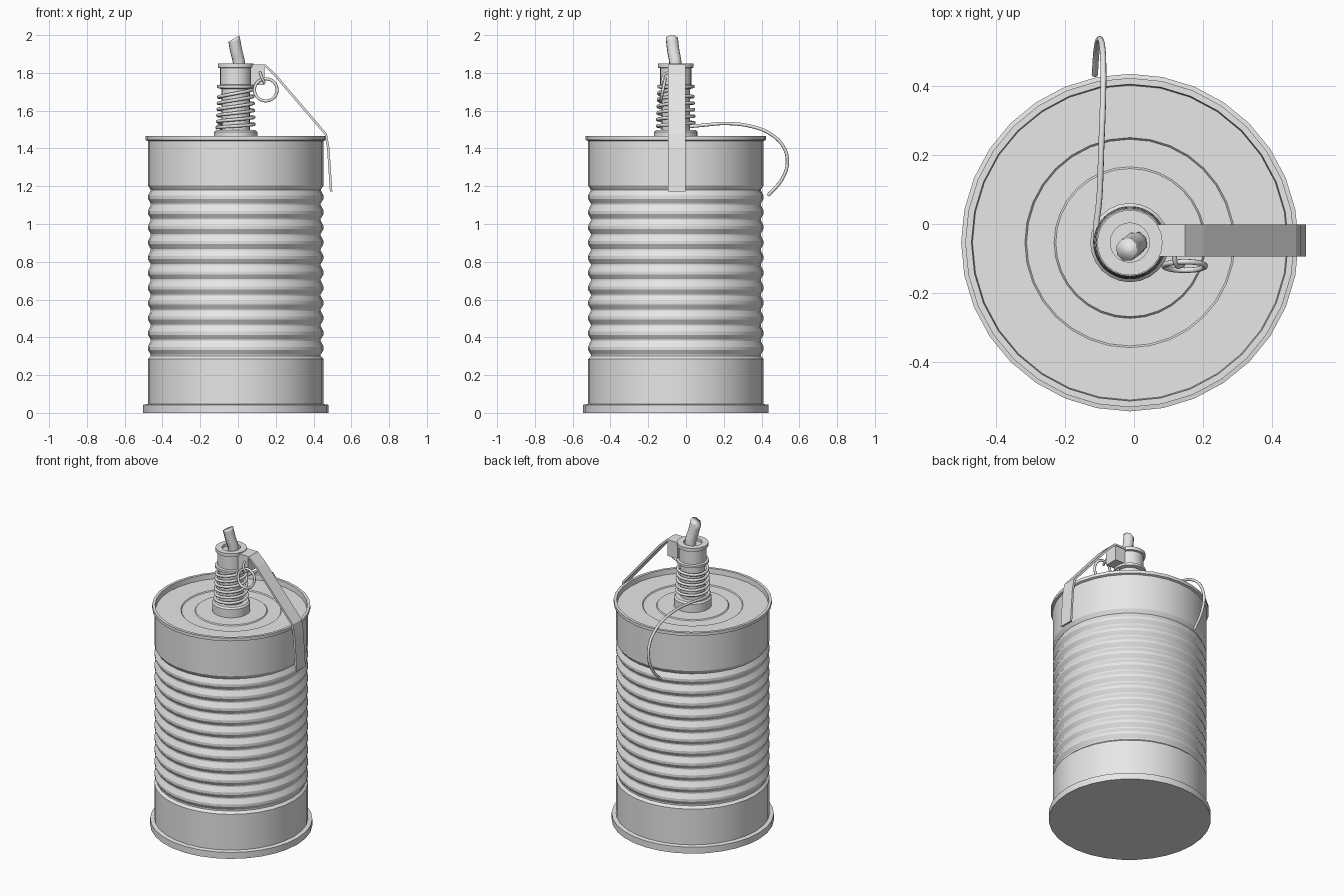
import bpy, bmesh, math
from mathutils import Vector

cube = bpy.data.objects.get("Cube")
if cube:
    bpy.data.objects.remove(cube, do_unlink=True)

CX, CY = -0.012, -0.054   # axis of the can

grey = bpy.data.materials.new("plain_grey")
grey.use_nodes = True
grey.diffuse_color = (0.8, 0.8, 0.8, 1)
grey.node_tree.nodes["Principled BSDF"].inputs["Base Color"].default_value = (0.8, 0.8, 0.8, 1)


def finish(obj, smooth=True, angle=30):
    obj.data.materials.append(grey)
    bpy.ops.object.select_all(action='DESELECT')
    obj.select_set(True)
    bpy.context.view_layer.objects.active = obj
    if obj.type == 'CURVE':
        bpy.ops.object.convert(target='MESH')
    if smooth:
        bpy.ops.object.shade_smooth_by_angle(angle=math.radians(angle))
    return obj


def from_bmesh(name, bm, smooth=True):
    bmesh.ops.recalc_face_normals(bm, faces=bm.faces)
    mesh = bpy.data.meshes.new(name)
    bm.to_mesh(mesh)
    bm.free()
    obj = bpy.data.objects.new(name, mesh)
    bpy.context.collection.objects.link(obj)
    return finish(obj, smooth, 25)


def lathe(name, profile, sides=32):
    """Spin a (radius, height) profile that starts and ends on the axis."""
    bm = bmesh.new()
    verts = [bm.verts.new((CX + r, CY, z)) for r, z in profile]
    edges = [bm.edges.new(pair) for pair in zip(verts, verts[1:])]
    bmesh.ops.spin(bm, geom=verts + edges, cent=(CX, CY, 0), axis=(0, 0, 1),
                   angle=math.tau, steps=sides, use_merge=False)
    bmesh.ops.remove_doubles(bm, verts=bm.verts, dist=0.0005)
    return from_bmesh(name, bm)


def wire(name, points, radius, cyclic=False, handle='AUTO', res=4):
    curve = bpy.data.curves.new(name, 'CURVE')
    curve.dimensions = '3D'
    curve.bevel_depth = radius
    curve.bevel_resolution = 2
    curve.resolution_u = res
    curve.use_fill_caps = True
    spline = curve.splines.new('BEZIER')
    spline.bezier_points.add(len(points) - 1)
    for bp, co in zip(spline.bezier_points, points):
        bp.co = co
        bp.handle_left_type = bp.handle_right_type = handle
    spline.use_cyclic_u = cyclic
    obj = bpy.data.objects.new(name, curve)
    bpy.context.collection.objects.link(obj)
    return finish(obj, True, 50)


# Can: base flange, ribbed wall, rolled rim and stepped lid
wall, groove, ribs, low, high = 0.465, 0.45, 11, 0.30, 1.18
pitch = (high - low) / ribs
profile = [(0, 0), (0.49, 0), (0.49, 0.043), (wall, 0.047), (wall, 0.285)]
for i in range(ribs):
    z = low + i * pitch
    profile += [(groove, z), (groove, z + 0.1 * pitch),
                (wall, z + 0.42 * pitch), (wall, z + 0.62 * pitch)]
profile += [(groove, high), (wall, 1.205), (wall, 1.44), (0.478, 1.445),
            (0.478, 1.465), (0.46, 1.465), (0.457, 1.432), (0.305, 1.432),
            (0.30, 1.426), (0.22, 1.426), (0.215, 1.432), (0, 1.432)]
lathe("can_body", profile)

# Fuze: collar, stem, ledge, head and hollow top
lathe("fuze_stem", [(0, 1.43), (0.115, 1.43), (0.115, 1.487), (0.105, 1.497),
                    (0.075, 1.497), (0.075, 1.715), (0.098, 1.72), (0.098, 1.735),
                    (0.083, 1.738), (0.083, 1.825), (0.095, 1.828), (0.095, 1.85),
                    (0.057, 1.85), (0.057, 1.832), (0, 1.832)], 24)

# Coil spring with a long loose tail
turns, steps = 5.5, 12
coil = []
count = int(turns * steps)
for i in range(count + 1):
    t = i / count
    a = math.pi + math.tau * turns * (1 - t)
    r = 0.09 + 0.008 * t
    coil.append((CX + r * math.cos(a), CY + r * math.sin(a),
                 1.70 - 0.19 * t + 0.012 * math.cos(a) * (1 - t)))
tail = [(-0.1, 0.08, 1.522), (-0.095, 0.22, 1.532), (-0.09, 0.36, 1.513),
        (-0.089, 0.45, 1.475), (-0.092, 0.515, 1.41), (-0.1, 0.537, 1.33),
        (-0.108, 0.51, 1.24), (-0.114, 0.433, 1.15)]
wire("spring", coil + tail, 0.009)

# Bent tube rising from the head, with a slanted cut end
tube = wire("bent_tube", [(0.006, -0.056, 1.80), (0.004, -0.057, 1.86),
                          (-0.008, -0.066, 1.91), (-0.03, -0.08, 2.03)], 0.034)
bm = bmesh.new()
bm.from_mesh(tube.data)
cut = bmesh.ops.bisect_plane(bm, geom=bm.verts[:] + bm.edges[:] + bm.faces[:],
                             plane_co=(0.002, -0.08, 1.995),
                             plane_no=Vector((-0.5, 0, 0.85)), clear_outer=True)
bmesh.ops.holes_fill(bm, edges=[e for e in bm.edges if e.is_boundary])
bm.to_mesh(tube.data)
bm.free()

# Safety lever: a bent strap given thickness
bm = bmesh.new()
path = [(0.06, 1.838), (0.145, 1.838), (0.2, 1.785), (0.465, 1.475), (0.478, 1.4), (0.493, 1.172)]
rows = [[bm.verts.new((x, y, z)) for y in (-0.094, -0.002)] for x, z in path]
for a, b in zip(rows, rows[1:]):
    bm.faces.new((a[0], b[0], b[1], a[1]))
lever = from_bmesh("safety_lever", bm, False)
solid = lever.modifiers.new("thickness", 'SOLIDIFY')
solid.thickness = 0.013
solid.offset = 0

# Block that holds the lever against the head
bpy.ops.mesh.primitive_cube_add(size=1, location=(0.103, -0.05, 1.785))
block = bpy.context.object
block.name = "lever_block"
block.scale = (0.075, 0.088, 0.1)
finish(block, False)

# Pull ring and the pin it hangs from
bpy.ops.mesh.primitive_torus_add(major_radius=0.06, minor_radius=0.008,
                                 major_segments=28, minor_segments=8,
                                 location=(0.147, -0.122, 1.71),
                                 rotation=(math.radians(78), 0, 0))
ring = bpy.context.object
ring.name = "pull_ring"
finish(ring, True, 60)
wire("ring_pin", [(0.118, -0.05, 1.80), (0.118, -0.1, 1.80), (0.125, -0.122, 1.78),
                  (0.142, -0.118, 1.745)], 0.007)
